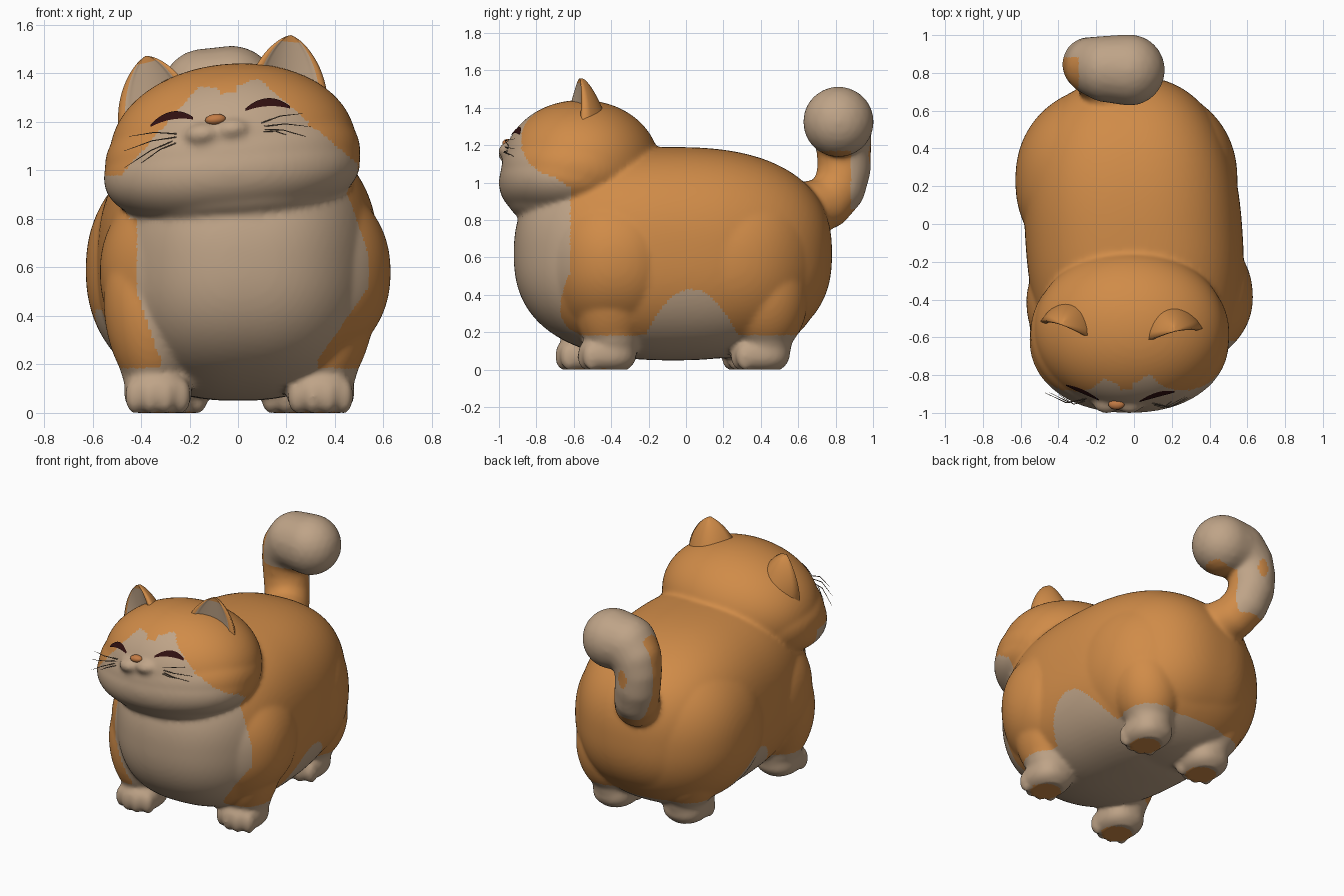
import bpy, bmesh, math
from mathutils import Vector, Matrix, Euler
from mathutils.bvhtree import BVHTree

if "Cube" in bpy.data.objects:
    bpy.data.objects.remove(bpy.data.objects["Cube"])


def material(name, rgb):
    m = bpy.data.materials.new(name)
    m.diffuse_color = (*rgb, 1)
    m.use_nodes = True
    m.node_tree.nodes["Principled BSDF"].inputs["Base Color"].default_value = m.diffuse_color
    return m


ORANGE = material("orange fur", (0.63, 0.26, 0.065))
CREAM = material("cream fur", (0.52, 0.37, 0.245))
DARK = material("dark maroon", (0.03, 0.005, 0.005))
NOSE = material("nose", (0.55, 0.20, 0.06))
WHISKER = material("whisker brown", (0.17, 0.125, 0.085))


def add_object(name, bm, mats):
    me = bpy.data.meshes.new(name)
    bm.to_mesh(me)
    bm.free()
    ob = bpy.data.objects.new(name, me)
    bpy.context.collection.objects.link(ob)
    for m in mats:
        me.materials.append(m)
    for p in me.polygons:
        p.use_smooth = True
    return ob


def blob(bm, center, radii, rot=(0, 0, 0), power=2.0, detail=4):
    """Superellipsoid; power above 2 makes it boxier."""
    verts = bmesh.ops.create_icosphere(bm, subdivisions=detail, radius=1)["verts"]
    mat = Matrix.LocRotScale(Vector(center), Euler([math.radians(a) for a in rot]), Vector(radii))
    for v in verts:
        v.co = mat @ (v.co / sum(abs(c) ** power for c in v.co) ** (1 / power))


def chain(bm, points, detail=3, steps=7):
    """Row of overlapping balls through (x, y, z, radius) points."""
    for a, b in zip(points, points[1:]):
        for i in range(steps + 1):
            x, y, z, r = Vector(a).lerp(Vector(b), i / steps)
            blob(bm, (x, y, z), (r, r, r), detail=detail)


bm = bmesh.new()

# torso, slightly bent, with full rump and shoulders
blob(bm, (0, -0.07, 0.62), (0.575, 0.85, 0.57), (0, 0, 4), 2.45, 5)
blob(bm, (-0.04, 0.23, 0.59), (0.588, 0.52, 0.53), (0, 0, 0), 2.2, 5)
blob(bm, (0.03, -0.40, 0.58), (0.60, 0.42, 0.46), (0, 0, 5), 2.2, 5)

# head, cheeks, throat and muzzle puffs, tilted a little
blob(bm, (-0.02, -0.56, 1.08), (0.51, 0.42, 0.36), (0, -5, 0), 2.05, 5)
blob(bm, (-0.022, -0.585, 1.045), (0.528, 0.405, 0.275), (0, -5, 0), 2.15, 5)
blob(bm, (-0.025, -0.61, 1.00), (0.53, 0.39, 0.23), (0, -5, 0), 2.15, 5)
blob(bm, (-0.02, -0.60, 0.92), (0.44, 0.355, 0.17), (0, -3, 0), 2.2, 5)
for x, z in ((-0.145, 1.15), (-0.025, 1.17)):
    blob(bm, (x, -0.945, z), (0.075, 0.058, 0.047), (0, -6, 0))

# legs: thigh, shin, paw and toes
PAWS = [(0.34, -0.42), (-0.33, -0.54), (0.23, 0.40), (-0.26, 0.35)]
for px, py in PAWS:
    s = 1 if px > 0 else -1
    if py < 0:
        blob(bm, (px + 0.04 * s, py + 0.02, 0.40), (0.18, 0.205, 0.34), (0, 8 * s, 0))
    else:
        blob(bm, (s * 0.28 - 0.02, py + 0.03, 0.38), (0.21, 0.22, 0.30), (0, 10 * s, 0))
    chain(bm, [(px, py + 0.03, 0.10, 0.128), (px + 0.02 * s, py + 0.03, 0.32, 0.175)], steps=5)
    blob(bm, (px, py, 0.085), (0.14, 0.155, 0.10), power=2.4)
    for i in (-1.5, -0.5, 0.5, 1.5):
        blob(bm, (px + i * 0.064, py - 0.115 + 0.014 * i * i, 0.07), (0.04, 0.05, 0.075), detail=3)

# upright tail curling to one side
chain(bm, [(-0.10, 0.62, 0.85, 0.15), (-0.16, 0.75, 0.89, 0.14), (-0.205, 0.82, 0.97, 0.14),
           (-0.23, 0.845, 1.07, 0.143), (-0.235, 0.845, 1.17, 0.146), (-0.21, 0.835, 1.26, 0.158),
           (-0.14, 0.82, 1.325, 0.178), (-0.025, 0.815, 1.325, 0.19)])

# fuse everything into one soft skin
raw = add_object("raw", bm, [])
rem = raw.modifiers.new("fuse", "REMESH")
rem.mode = "VOXEL"
rem.voxel_size = 0.0135
soft = raw.modifiers.new("soften", "SMOOTH")
soft.factor = 0.5
soft.iterations = 10
deps = bpy.context.evaluated_depsgraph_get()
bm = bmesh.new()
bm.from_mesh(bpy.data.meshes.new_from_object(raw.evaluated_get(deps)))
bpy.data.objects.remove(raw)
for v in bm.verts:
    v.co.z = max(v.co.z, 0)
bm.normal_update()


def is_cream(x, y, z):
    if y > 0.62 and z > 0.78:                                   # tail
        if y > 0.9 and math.hypot((x + 0.21) / 0.035, (z - 1.16) / 0.06) < 1:
            return False
        tip = z > 1.17 and x > -0.30 + 0.08 * (z - 1.3)
        return tip or (y > 0.88 and z > 0.86)
    if y < -0.55 and z > 0.98:                                  # face
        d = abs(x + 0.04)
        top = 1.325 if d < 0.04 else 1.365 - 0.25 * max(0, 0.1 - d)
        if d > 0.33 and z > 1.0 + 0.8 * (-0.66 - y):
            return False
        return y < -0.64 and z - 0.14 * x < min(top, 1.03 + (0.46 - d))
    low = max(z - 0.22, 0)
    left, right = -0.32 - 0.35 * min(low, 0.28), 0.33 + 0.7 * low
    if z > 0.80:
        left = -0.6
    chest = left < x < right and y < (-0.62 if z > 0.4 else -0.53)
    between = abs(x) < 0.28 and y < -0.4 and z < 0.4
    belly = z < 0.43 - 4.0 * (y - 0.03) ** 2 and abs(y - 0.03) < 0.27
    under = abs(x) < 0.27 and z < 0.3 and y < 0.52
    return chest or between or belly or under or z < 0.185


# fur markings and paw pads
for f in bm.faces:
    c = f.calc_center_median()
    f.material_index = 1 if is_cream(*c) else 0
    if c.z < 0.012 and f.normal.z < -0.6:
        if any(math.hypot(c.x - a, c.y - b + 0.02) < 0.095 for a, b in PAWS):
            f.material_index = 0
skin = BVHTree.FromBMesh(bm)
add_object("body", bm, [ORANGE, CREAM])


def skin_y(x, z):
    hit = skin.ray_cast(Vector((x, -3, z)), Vector((0, 1, 0)))[0]
    return hit.y if hit else -0.85


# ears: cupped inner sheet and rounded back sheet
def ear(name, base, rot, width, height):
    bm = bmesh.new()
    nu, nv = 20, 18
    for front in (True, False):
        grid = []
        for j in range(nv + 1):
            v = math.sin(j / nv * math.pi / 2)
            w = width * max(0, 1 - v ** 1.9) ** 0.68
            row = []
            for i in range(nu + 1):
                u = -1 + 2 * i / nu
                rim = 0.014 * (1 - u * u)
                cup = 0.06 * max(0, 1 - (u / 0.8) ** 2) * (1 - v)
                back = 0.20 * max(0, (1 - u * u) * (1 - v)) ** 0.7
                y = cup - (rim if abs(u) > 0.75 else 0) if front else back + rim
                row.append(bm.verts.new((u * w, y, v * height)))
            grid.append(row)
        for j in range(nv):
            for i in range(nu):
                q = [grid[j][i], grid[j][i + 1], grid[j + 1][i + 1], grid[j + 1][i]]
                f = bm.faces.new(q if front else q[::-1])
                f.material_index = int(front and 2 <= i < nu - 2 and j < nv - 5)
    bmesh.ops.remove_doubles(bm, verts=bm.verts, dist=0.0005)
    bmesh.ops.transform(bm, verts=bm.verts, matrix=Matrix.LocRotScale(
        Vector(base), Euler([math.radians(a) for a in rot]), None))
    add_object(name, bm, [ORANGE, CREAM])


ear("ear_left", (-0.33, -0.58, 1.20), (-6, -13, -20), 0.175, 0.28)
ear("ear_right", (0.20, -0.60, 1.27), (-6, 5, 13), 0.175, 0.29)


# closed smiling eyes: thin crescents laid on the face
def eye(name, x0, x1, z0, z1, arch):
    bm = bmesh.new()
    n, rows = 16, []
    for i in range(n + 1):
        t = i / n
        x, hump = x0 + (x1 - x0) * t, 4 * t * (1 - t)
        mid = z0 + (z1 - z0) * t + arch * hump
        rows.append([bm.verts.new((x, skin_y(x, z) - 0.007, z))
                     for z in (mid - 0.005 - 0.012 * hump, mid, mid + 0.005 + 0.011 * hump)])
    for a, b in zip(rows, rows[1:]):
        for k in (0, 1):
            bm.faces.new((a[k], b[k], b[k + 1], a[k + 1]))
    add_object(name, bm, [DARK])


eye("eye_left", -0.36, -0.185, 1.185, 1.215, 0.027)
eye("eye_right", 0.03, 0.215, 1.25, 1.26, 0.027)

# nose
bm = bmesh.new()
blob(bm, (-0.093, skin_y(-0.093, 1.21) - 0.005, 1.21), (0.043, 0.028, 0.023), (0, -6, 0), detail=3)
add_object("nose", bm, [NOSE])


# whiskers
def whiskers(name, starts, ends):
    cu = bpy.data.curves.new(name, "CURVE")
    cu.dimensions = "3D"
    cu.bevel_depth = 0.0028
    cu.bevel_resolution = 1
    for (x, z), (ex, ez) in zip(starts, ends):
        sp = cu.splines.new("POLY")
        sp.points.add(2)
        y = skin_y(x, z)
        pts = [(x, y + 0.01, z), ((x + ex) / 2, y - 0.012, (z + ez) / 2 + 0.012), (ex, y + 0.04, ez)]
        for p, co, r in zip(sp.points, pts, (1, 0.9, 0.3)):
            p.co = (*co, 1)
            p.radius = r
    cu.materials.append(WHISKER)
    bpy.context.collection.objects.link(bpy.data.objects.new(name, cu))


whiskers("whiskers_left", [(-0.24, 1.15), (-0.24, 1.14), (-0.25, 1.13), (-0.24, 1.12)],
         [(-0.45, 1.14), (-0.47, 1.08), (-0.47, 1.01), (-0.40, 1.03)])
whiskers("whiskers_right", [(0.08, 1.19), (0.09, 1.18), (0.09, 1.17), (0.09, 1.16)],
         [(0.27, 1.235), (0.30, 1.18), (0.28, 1.14), (0.22, 1.14)])
